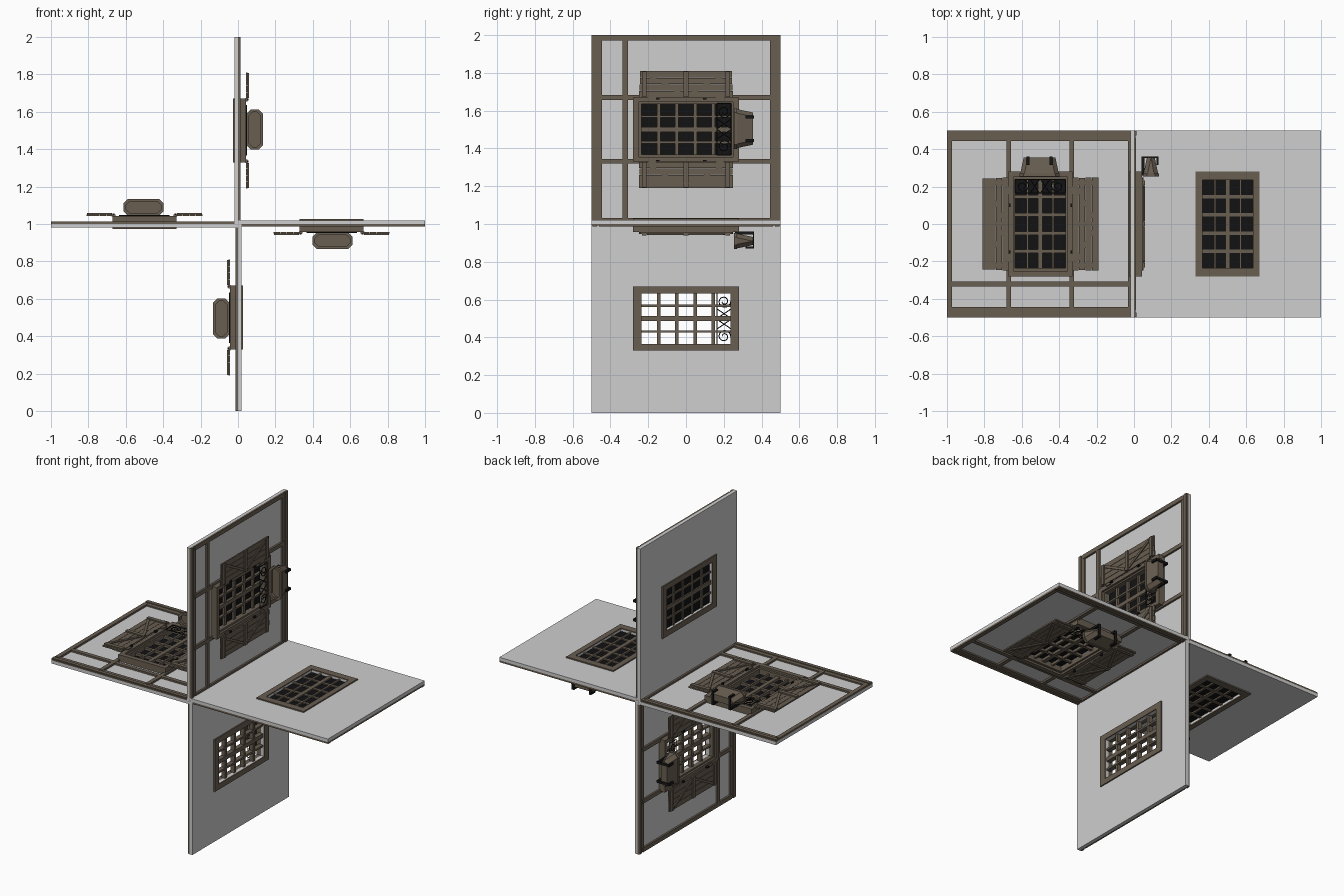
import bpy, bmesh, math, random
from mathutils import Matrix, Vector

random.seed(4)
cube = bpy.data.objects.get("Cube")
if cube:
    bpy.data.objects.remove(cube)


def material(name, rgb):
    m = bpy.data.materials.new(name)
    m.use_nodes = True
    m.diffuse_color = (*rgb, 1)
    m.node_tree.nodes["Principled BSDF"].inputs["Base Color"].default_value = (*rgb, 1)
    return m


PLASTER = material("plaster", (0.62, 0.62, 0.62))
WOOD = material("brown wood", (0.14, 0.112, 0.082))
GLASS = material("dark glass", (0.006, 0.006, 0.007))
IRON = material("black iron", (0.008, 0.008, 0.008))

# Every panel uses x = outward, y = across, z = along the arm from the hub
SIDES = ("upper", "left", "lower", "right")


def place(part, data, mat, skip=()):
    """Put one copy of a part on each of the four panels."""
    data.materials.append(mat)
    for k, side in enumerate(("upper", "right", "lower", "left")):
        if side in skip:
            continue
        ob = bpy.data.objects.new(f"{side}_{part}", data)
        ob.location.z = 1
        ob.rotation_euler.y = k * math.pi / 2
        bpy.context.collection.objects.link(ob)


def box(bm, x, y, z, turn=0):
    """Box from (min, max) pairs, turned in the plane of the panel."""
    mid = Vector([(a + b) / 2 for a, b in (x, y, z)])
    size = [b - a for a, b in (x, y, z)]
    mat = Matrix.Translation(mid) @ Matrix.Rotation(turn, 4, "X") @ Matrix.Diagonal((*size, 1))
    bmesh.ops.create_cube(bm, size=1, matrix=mat)


def ring(bm, x, outer, inner):
    """Rectangular frame; outer and inner are (y0, y1, z0, z1)."""
    a, b, c, d = outer
    e, f, g, h = inner
    box(bm, x, (a, e), (c, d))
    box(bm, x, (f, b), (c, d))
    box(bm, x, (e, f), (c, g))
    box(bm, x, (e, f), (h, d))


def finish(bm, part, mat, skip=()):
    me = bpy.data.meshes.new(part)
    bm.to_mesh(me)
    bm.free()
    place(part, me, mat, skip)


OPENING = (-0.235, 0.235, 0.367, 0.635)
TRIM = (-0.28, 0.28, 0.33, 0.67)

# Plaster wall with the window opening
bm = bmesh.new()
ring(bm, (-0.02, 0), (-0.5, 0.5, 0, 1), OPENING)
finish(bm, "wall", PLASTER)

# Timber framing
bm = bmesh.new()
for s in (-1, 1):
    for inner, outer, depth in ((0.445, 0.5, 0.009), (0.472, 0.496, 0.014)):
        y = sorted((s * inner, s * outer))
        box(bm, (0, depth), y, (0, 1))
for z in ((0, 0.033), (0.32, 0.345), (0.657, 0.683), (0.972, 1)):
    box(bm, (0, 0.012), (-0.46, 0.46), z)
box(bm, (0, 0.011), (-0.335, -0.308), (0.02, 0.98))
finish(bm, "timber_frame", WOOD)

# Window surrounds inside and out
bm = bmesh.new()
ring(bm, (-0.028, -0.02), TRIM, OPENING)
finish(bm, "inner_trim", WOOD)
bm = bmesh.new()
ring(bm, (0, 0.043), TRIM, (-0.25, 0.25, 0.355, 0.645))
ring(bm, (0, 0.03), (-0.25, 0.25, 0.355, 0.645), OPENING)
finish(bm, "outer_trim", WOOD)

# Glazing bars
bm = bmesh.new()
for z, w in ((0.433, 0.006), (0.501, 0.013), (0.569, 0.006)):
    box(bm, (-0.016, 0.014), (-0.24, 0.24), (z - w, z + w))
for y in (-0.145, -0.049, 0.049, 0.145):
    box(bm, (-0.014, 0.012), (y - 0.009, y + 0.009), (0.36, 0.64))
finish(bm, "glazing_bars", WOOD)

# Glass, with the lower window left open
bm = bmesh.new()
box(bm, (-0.007, -0.003), (-0.24, 0.24), (0.36, 0.64))
finish(bm, "glass", GLASS, skip=("lower",))

# Plank shutters with cross battens and diagonal braces
for name, start in (("near_shutter", 0.19), ("far_shutter", 0.67)):
    bm = bmesh.new()
    for i in range(4):
        z = start + i * 0.035
        r = random.uniform(0, 0.008)
        box(bm, (0.043, 0.052), (-0.25 + r, 0.25 - r), (z + 0.001, z + 0.034))
    for y in (-0.22, 0, 0.22):
        box(bm, (0.052, 0.06), (y - 0.012, y + 0.012), (start + 0.003, start + 0.137))
    for s in (-1, 1):
        mid = start + 0.07
        box(bm, (0.052, 0.058), (s * 0.11 - 0.105, s * 0.11 + 0.105),
            (mid - 0.008, mid + 0.008), s * 0.5)
    # Hinge leaf joining the shutter to the surround
    lo = 0.325 if start < 0.5 else 0.655
    for y in (-0.18, 0.18):
        box(bm, (0.04, 0.05), (y - 0.02, y + 0.02), (lo, lo + 0.02))
    finish(bm, name, WOOD)

# Iron hinge pins
bm = bmesh.new()
for z in (0.335, 0.665):
    for y in (-0.15, 0.1):
        box(bm, (0.043, 0.057), (y - 0.009, y + 0.009), (z - 0.005, z + 0.005))
finish(bm, "hinge_pins", IRON)

# Tapered planter with chamfered corners, a rim and a sunken bed
bm = bmesh.new()


def octagon(y, grow):
    cx, cz, hx, hz, c = 0.09, 0.505, 0.043 + grow, 0.107 + grow, 0.022
    pts = []
    for sx, sz, order in ((1, 1, 1), (-1, 1, -1), (-1, -1, 1), (1, -1, -1)):
        pair = [(hx, hz - c), (hx - c, hz)][::order]
        pts += [bm.verts.new((cx + sx * a, y, cz + sz * b)) for a, b in pair]
    return pts


loops = [octagon(y, g) for y, g in ((0.355, -0.022), (0.27, -0.004), (0.27, 0),
                                    (0.255, 0), (0.255, -0.012), (0.272, -0.012))]
for p, q in zip(loops, loops[1:]):
    for i in range(8):
        j = (i + 1) % 8
        bm.faces.new((p[i], p[j], q[j], q[i]))
bm.faces.new(loops[0])
bm.faces.new(loops[-1])
bmesh.ops.recalc_face_normals(bm, faces=bm.faces)
finish(bm, "planter", WOOD)

# Iron straps holding the planter
bm = bmesh.new()
for z in (0.443, 0.567):
    w = (z - 0.008, z + 0.008)
    box(bm, (0.04, 0.128), (0.354, 0.36), w)
    box(bm, (0.12, 0.13), (0.315, 0.36), w)
    box(bm, (0.04, 0.055), (0.26, 0.36), w)
finish(bm, "planter_straps", IRON)

# Wrought railing: two rails, end uprights, crossed bars and scrolls
rail = bpy.data.curves.new("railing", "CURVE")
rail.dimensions = "3D"
rail.bevel_depth = 0.003
rail.bevel_resolution = 1


def wire(points):
    sp = rail.splines.new("POLY")
    sp.points.add(len(points) - 1)
    for p, (y, z) in zip(sp.points, points):
        p.co = (0.045, y, z, 1)


for y in (0.165, 0.238):
    wire([(y, 0.365), (y, 0.637)])
for z in (0.365, 0.637):
    wire([(0.165, z), (0.238, z)])
for z in (0.475, 0.53):
    wire([(0.165, z - 0.025), (0.238, z + 0.025)])
    wire([(0.238, z - 0.025), (0.165, z + 0.025)])
for z, s in ((0.41, 1), (0.595, -1)):
    spiral = []
    for i in range(25):
        a = i / 24 * 3 * math.pi
        r = 0.035 - 0.025 * i / 24
        spiral.append((0.202 + r * math.cos(a), z + s * r * math.sin(a)))
    wire(spiral)
place("railing", rail, IRON)
